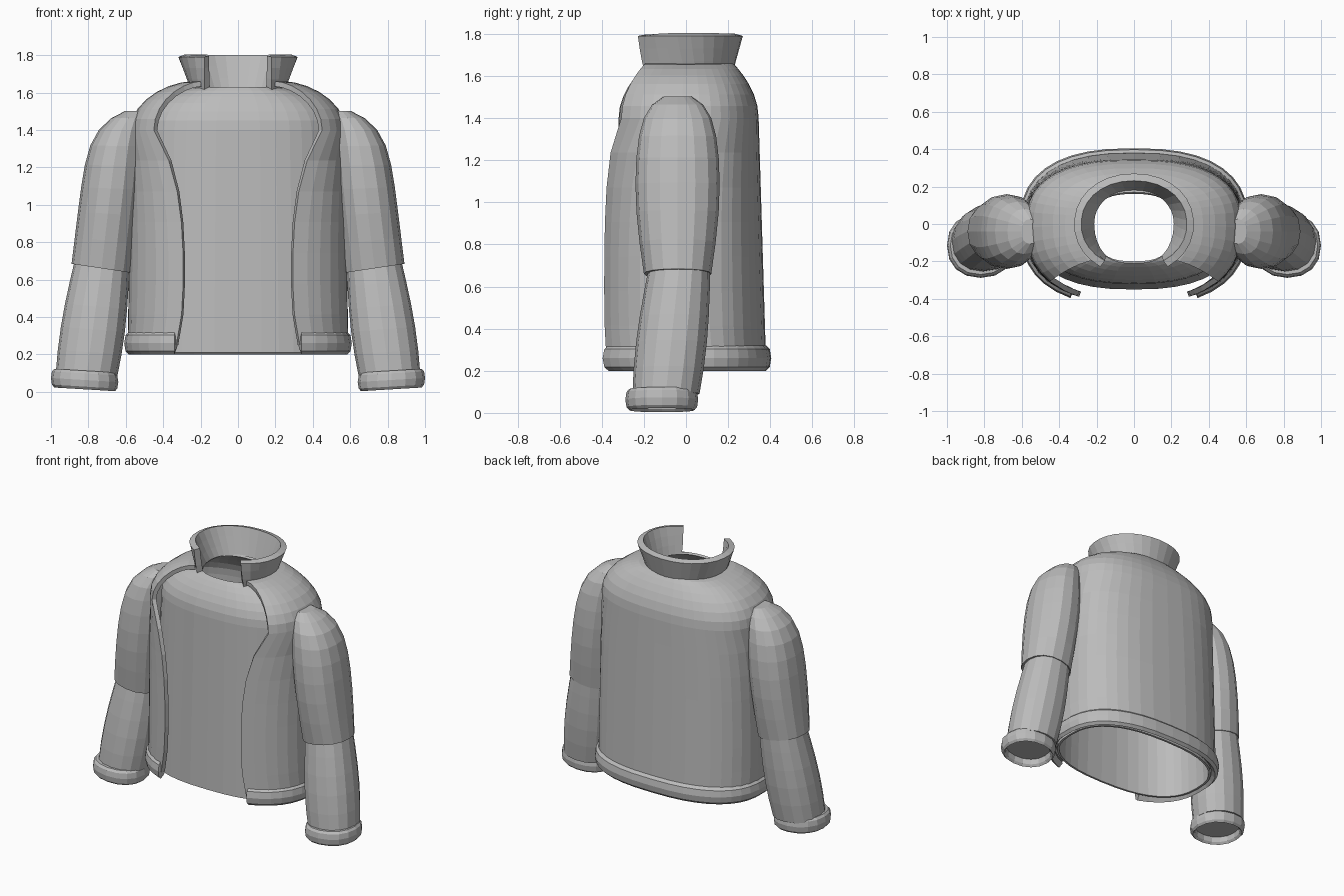
import bpy, bmesh
from math import sin, cos, asin, pi, sqrt, copysign

if "Cube" in bpy.data.objects:
    bpy.data.objects.remove(bpy.data.objects["Cube"], do_unlink=True)

grey = bpy.data.materials.new("cloth grey")
grey.use_nodes = True
shade = (0.5, 0.5, 0.5, 1)
grey.diffuse_color = shade
grey.node_tree.nodes["Principled BSDF"].inputs["Base Color"].default_value = shade


def mix(start, end, t):
    """Blend two tuples of measurements."""
    return [a + (b - a) * t for a, b in zip(start, end)]


def power(value, exponent):
    return copysign(abs(value) ** exponent, value)


def loft(name, rings, closed=True, caps=False):
    """Join rings of points into a flat-faced skin."""
    bm = bmesh.new()
    rows = [[bm.verts.new(point) for point in ring] for ring in rings]
    count = len(rows[0])
    for low, high in zip(rows, rows[1:]):
        for j in range(count if closed else count - 1):
            k = (j + 1) % count
            bm.faces.new((low[j], low[k], high[k], high[j]))
    if caps:
        bm.faces.new(rows[0])
        bm.faces.new(rows[-1])
        bmesh.ops.recalc_face_normals(bm, faces=bm.faces)
    mesh = bpy.data.meshes.new(name)
    bm.to_mesh(mesh)
    bm.free()
    mesh.materials.append(grey)
    obj = bpy.data.objects.new(name, mesh)
    bpy.context.collection.objects.link(obj)
    return obj


def wrap(name, rows, thickness, segments=32, roundness=0.8):
    """Body wrap, open at the front where an edge distance is given."""
    rings = []
    is_open = rows[0][-1] > 0
    for height, width, front, back, edge in rows:
        start = asin((edge / width) ** (1 / roundness))
        ring = []
        for j in range(segments + 1 if is_open else segments):
            angle = start + (2 * pi - 2 * start) * j / segments
            forward = power(cos(angle), roundness)
            depth = front if forward > 0 else back
            side = power(sin(angle), roundness)
            ring.append((width * side, -depth * forward, height))
        rings.append(ring)
    obj = loft(name, rings, closed=not is_open)
    solid = obj.modifiers.new("thickness", "SOLIDIFY")
    solid.thickness = thickness
    solid.offset = -1


def garment_rows(hem, chest, neck, curl=1, corner=0):
    """Straight sides up to the chest, then a sloping shoulder to the neck."""
    rows = []
    steps = 7
    for i in range(steps):
        t = i / steps
        row = mix(hem, chest, t)
        row[-1] = (hem[-1] + (chest[-1] - hem[-1]) * t ** curl
                   + corner * (1 - t) ** 8)
        rows.append(row)
    for i in range(steps + 1):
        angle = pi / 2 * i / steps
        fall = max(cos(angle), 0)
        row = mix(neck, chest, fall ** 1.2)
        row[0] = chest[0] + (neck[0] - chest[0]) * sin(angle)
        row[2:4] = mix(neck[2:4], chest[2:4], fall ** 2)
        rows.append(row)
    return rows


def sleeve_part(name, rows, segments=16):
    """Capped tube of tilted ovals, mirrored to the other arm."""
    rings = []
    for x, y, z, half_width, half_depth, tilt in rows:
        ring = []
        for j in range(segments):
            angle = 2 * pi * j / segments
            across = half_width * power(cos(angle), 0.9)
            along = half_depth * power(sin(angle), 0.9)
            ring.append((x + across, y + along, z + tilt * across))
        rings.append(ring)
    obj = loft(name, rings, caps=True)
    obj.modifiers.new("mirror", "MIRROR")


# Rows below hold height, half width, front depth, back depth, opening edge

# Inner shirt, closed all round
shirt = garment_rows(
    hem=(0.21, 0.56, 0.35, 0.35, 0),
    chest=(1.4, 0.52, 0.32, 0.31, 0),
    neck=(1.63, 0.22, 0.21, 0.17, 0))
wrap("inner_shirt", shirt, thickness=0.015, segments=40)

# Jacket body, its front edges swinging outward below the collar
jacket = garment_rows(
    hem=(0.25, 0.59, 0.42, 0.38, 0.29),
    chest=(1.4, 0.575, 0.42, 0.345, 0.45),
    neck=(1.66, 0.25, 0.27, 0.225, 0.2), curl=4.5, corner=0.04)
wrap("jacket_body", jacket, thickness=0.028)

# Padded hem band with a rounded section
hem_band = []
for i in range(5):
    angle = pi * i / 4
    bulge = 0.025 * sin(angle)
    hem_band.append((0.26 - 0.06 * cos(angle), 0.585 + bulge,
                     0.415 + bulge, 0.38 + bulge, 0.34))
wrap("hem_band", hem_band, thickness=0.04)

# Standing collar flaring upward
collar_base = (1.61, 0.25, 0.27, 0.22, 0.18)
collar_rim = (1.79, 0.32, 0.27, 0.27, 0.18)
collar = [mix(collar_base, collar_rim, i / 3) for i in range(4)]
wrap("collar", collar, thickness=0.04, segments=24, roundness=0.95)

# Upper sleeves, rounding over at the shoulder
upper_sleeve = []
rings_per_sleeve = 9
for i in range(rings_per_sleeve):
    t = sin(pi / 2 * i / rings_per_sleeve)
    narrowing = sqrt(1 - t ** 6)
    depth = (0.16 + 0.04 * sin(pi * t)) * sqrt(1 - t ** 12)
    upper_sleeve.append((0.73 - 0.1 * t - 0.09 * t ** 10, -0.04,
                         0.66 + 0.855 * t, 0.16 * narrowing, depth,
                         0.15 * (1 - t) ** 2))
sleeve_part("upper_sleeves", upper_sleeve)

# Lower sleeves, bending forward and outward to the wrist
elbow = (0.725, -0.03, 0.7, 0.145, 0.145, 0.1)
wrist = (0.81, -0.095, 0.09, 0.14, 0.135, 0.06)
lower_sleeve = []
for i in range(6):
    x, y, z, half_width, half_depth, tilt = mix(elbow, wrist, i / 5)
    swell = 0.03 * sin(pi * 0.7 * i / 5)
    lower_sleeve.append((x, y, z, half_width + swell, half_depth + swell, tilt))
sleeve_part("lower_sleeves", lower_sleeve)

# Rounded cuffs, turned inward to a recessed opening
cuff = []
for i in range(7):
    angle = pi * i / 4
    bulge = 0.018 * sin(angle)
    cuff.append((0.82, -0.115, 0.063 + 0.05 * cos(angle),
                 0.162 + bulge, 0.155 + bulge, 0.06))
sleeve_part("cuffs", cuff)
